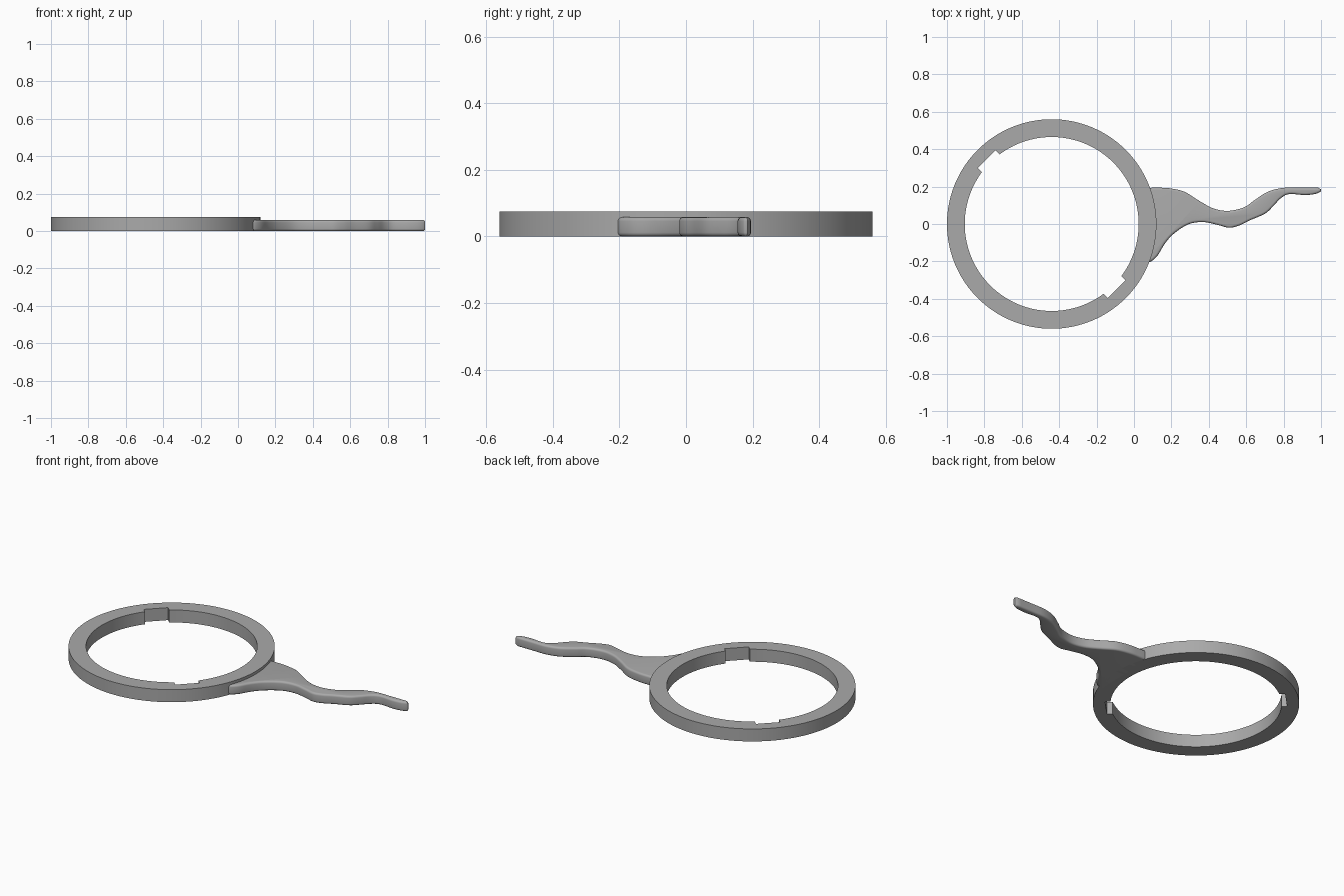
import bpy, bmesh, math
from mathutils import Vector

if "Cube" in bpy.data.objects:
    bpy.data.objects.remove(bpy.data.objects["Cube"])

grey = bpy.data.materials.new("plain grey")
grey.diffuse_color = (0.4, 0.4, 0.4, 1)
grey.use_nodes = True
grey.node_tree.nodes["Principled BSDF"].inputs["Base Color"].default_value = grey.diffuse_color


def plate(name, loops, height, bevel=0.0):
    """Extrude closed outlines into a plate standing on z = 0, with rounded rims."""
    cu = bpy.data.curves.new(name, 'CURVE')
    cu.dimensions = '2D'
    cu.fill_mode = 'BOTH'
    cu.extrude = height / 2 - bevel
    cu.bevel_depth = bevel
    cu.bevel_resolution = 3
    cu.offset = -bevel
    for pts in loops:
        sp = cu.splines.new('POLY')
        sp.points.add(len(pts) - 1)
        for p, (x, y) in zip(sp.points, pts):
            p.co = (x, y, 0, 1)
        sp.use_cyclic_u = True
    ob = bpy.data.objects.new(name, cu)
    bpy.context.collection.objects.link(ob)
    bpy.ops.object.select_all(action='DESELECT')
    ob.select_set(True)
    bpy.context.view_layer.objects.active = ob
    bpy.ops.object.convert(target='MESH')
    ob = bpy.context.object
    bm = bmesh.new()
    bm.from_mesh(ob.data)
    bmesh.ops.translate(bm, verts=bm.verts, vec=(0, 0, height / 2))
    bmesh.ops.remove_doubles(bm, verts=bm.verts, dist=1e-4)
    bmesh.ops.recalc_face_normals(bm, faces=bm.faces)
    bm.to_mesh(ob.data)
    bm.free()
    ob.data.materials.clear()
    ob.data.materials.append(grey)
    bpy.ops.object.shade_smooth_by_angle(angle=math.radians(35))
    return ob


def smooth(pts, n=5):
    """Catmull-Rom curve through the points."""
    v = [Vector(p) for p in pts]
    v = [2 * v[0] - v[1]] + v + [2 * v[-1] - v[-2]]
    out = []
    for a, b, c, d in zip(v, v[1:], v[2:], v[3:]):
        for i in range(n):
            t = i / n
            out.append(0.5 * (2 * b + (c - a) * t + (2 * a - 5 * b + 4 * c - d) * t * t
                              + (3 * b - a - 3 * c + d) * t ** 3))
    return [tuple(p) for p in out] + [tuple(v[-2])]


# Ring with two opposite square notches in the bore
CX, R_OUT, R_IN = -0.44, 0.56, 0.465
NOTCH_R, NOTCH_HALF = 0.491, 0.067
outer = [(CX + R_OUT * math.cos(math.tau * i / 128),
          R_OUT * math.sin(math.tau * i / 128)) for i in range(128)]
inner = []
half = math.asin(NOTCH_HALF / R_IN)
for mid in (math.radians(-45), math.radians(135)):
    c, s = math.cos(mid), math.sin(mid)
    for w in (-NOTCH_HALF, NOTCH_HALF):
        inner.append((CX + NOTCH_R * c - w * s, NOTCH_R * s + w * c))
    for i in range(61):
        a = mid + half + (math.pi - 2 * half) * i / 60
        inner.append((CX + R_IN * math.cos(a), R_IN * math.sin(a)))
plate("ring", [outer, inner], 0.075)

# Wavy handle with rounded rims, rooted inside the ring wall
upper = [(0.06, 0.193), (0.12, 0.194), (0.19, 0.191), (0.27, 0.172), (0.35, 0.123),
         (0.425, 0.083), (0.505, 0.07), (0.59, 0.09), (0.645, 0.128), (0.715, 0.172),
         (0.795, 0.193), (0.88, 0.194), (0.985, 0.194)]
lower = [(1.0, 0.185), (0.998, 0.173), (0.965, 0.16), (0.91, 0.155), (0.83, 0.16),
         (0.785, 0.138), (0.745, 0.096), (0.70, 0.055), (0.62, 0.02), (0.565, -0.007),
         (0.51, -0.02), (0.455, -0.007), (0.375, 0.01), (0.295, 0.0), (0.215, -0.05),
         (0.165, -0.105), (0.125, -0.17), (0.085, -0.203), (0.05, -0.203)]
plate("handle", [smooth(upper) + smooth(lower)], 0.058, 0.012)
